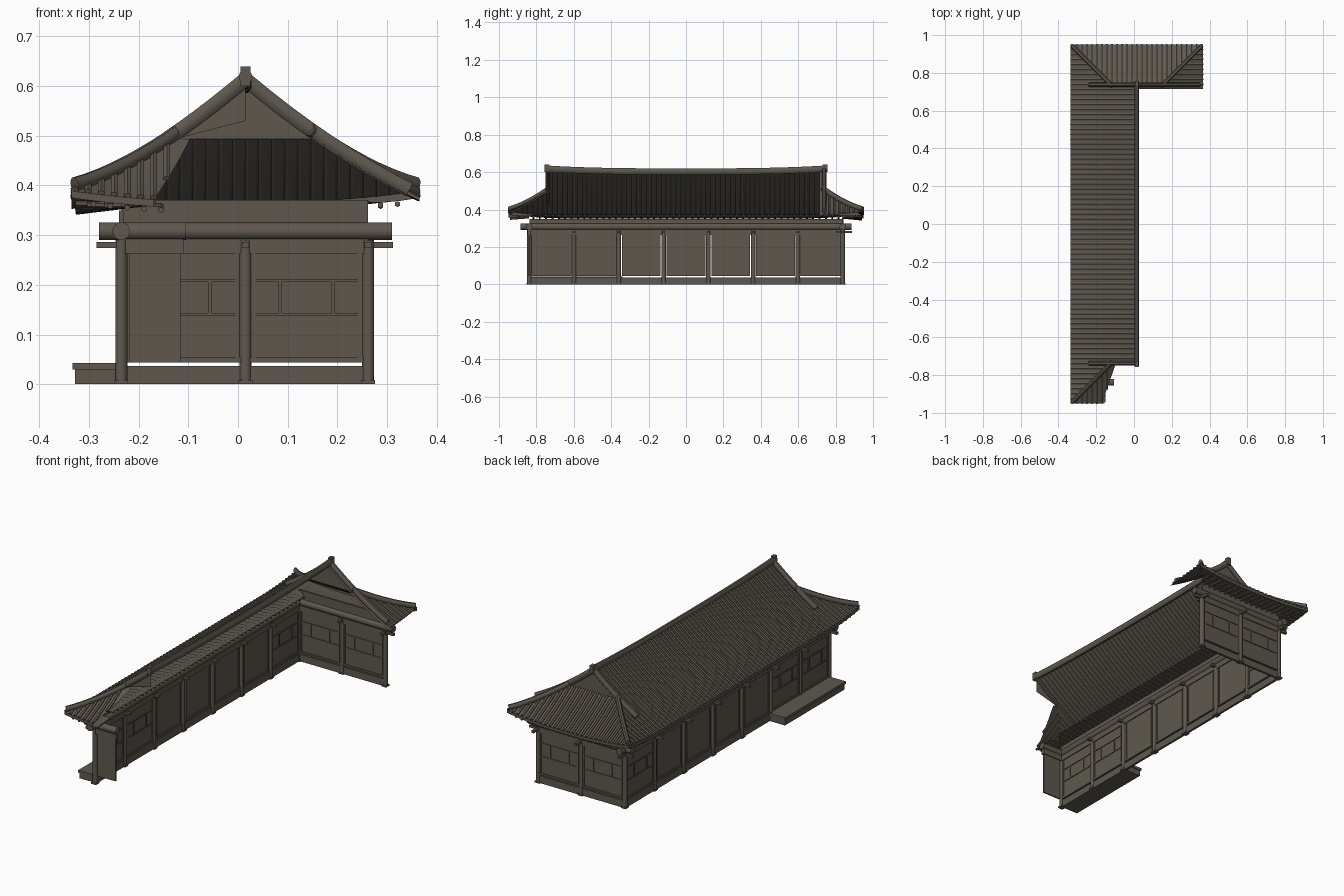
import bpy, bmesh, math
from mathutils import Vector

if "Cube" in bpy.data.objects:
    bpy.data.objects.remove(bpy.data.objects["Cube"])

C, HW, HL, GD = 0.015, 0.35, 0.95, 0.21   # ridge x, half width, half length, hip depth
WX, WR, WY = -0.235, 0.262, 0.838         # wall lines

mat = bpy.data.materials.new("weathered grey brown")
mat.diffuse_color = (0.112, 0.097, 0.076, 1)
mat.use_nodes = True
mat.node_tree.nodes["Principled BSDF"].inputs["Base Color"].default_value = mat.diffuse_color


def finish(name, bm, smooth=False):
    me = bpy.data.meshes.new(name)
    bm.to_mesh(me)
    bm.free()
    me.materials.append(mat)
    for p in me.polygons:
        p.use_smooth = smooth
    ob = bpy.data.objects.new(name, me)
    bpy.context.collection.objects.link(ob)
    if smooth:
        bpy.ops.object.select_all(action='DESELECT')
        ob.select_set(True)
        bpy.context.view_layer.objects.active = ob
        bpy.ops.object.shade_smooth_by_angle(angle=math.radians(40))
    return ob


def boxes(name, items):
    """items: (x0, x1, y0, y1, z0, z1)"""
    bm = bmesh.new()
    for x0, x1, y0, y1, z0, z1 in items:
        for v in bmesh.ops.create_cube(bm, size=1)["verts"]:
            v.co = ((x0 + x1) / 2 + v.co.x * (x1 - x0),
                    (y0 + y1) / 2 + v.co.y * (y1 - y0),
                    (z0 + z1) / 2 + v.co.z * (z1 - z0))
    finish(name, bm)


def tubes(name, paths, r, n=8, tall=1.0, smooth=True):
    bm = bmesh.new()
    for path in paths:
        path = [Vector(p) for p in path]
        rings = []
        for i, p in enumerate(path):
            d = (path[min(i + 1, len(path) - 1)] - path[max(i - 1, 0)]).normalized()
            s = d.cross(Vector((1, 0, 0) if abs(d.z) > 0.9 else (0, 0, 1))).normalized()
            u = s.cross(d)
            rings.append([bm.verts.new(p + s * r * math.cos(a) + u * r * tall * math.sin(a))
                          for a in [2 * math.pi * (k + 0.5) / n for k in range(n)]])
        for a, b in zip(rings, rings[1:]):
            for k in range(n):
                bm.faces.new((a[k], a[(k + 1) % n], b[(k + 1) % n], b[k]))
        bm.faces.new(rings[0])
        bm.faces.new(rings[-1])
    bmesh.ops.recalc_face_normals(bm, faces=bm.faces)
    finish(name, bm, smooth)


def sheet(name, fn, nu, nv, smooth=True):
    bm = bmesh.new()
    g = [[bm.verts.new(fn(i / nu, j / nv)) for j in range(nv + 1)] for i in range(nu + 1)]
    for i in range(nu):
        for j in range(nv):
            bm.faces.new((g[i][j], g[i + 1][j], g[i + 1][j + 1], g[i][j + 1]))
    bm.normal_update()
    if sum(f.normal.z for f in bm.faces) < 0:
        bmesh.ops.reverse_faces(bm, faces=bm.faces)
    finish(name, bm, smooth)


# Curved roof height: d = distance in from the eave, e = distance from the corner
def height(d, e):
    t = d / HW
    lift = 0.022 * max(0, 1 - e / 0.3) ** 2 * max(0, 1 - d / 0.25)
    return 0.367 + 0.235 * (0.75 * t + 0.25 * t * t) + lift


def side_pt(s, y, d, dz=0):
    return Vector((C + s * (HW - d), y, height(d, HL - abs(y)) + dz))


def end_pt(s, x, d, dz=0):
    return Vector((x, s * (HL - d), height(d, HW - abs(x - C)) + dz))


def ymax(d):
    return HL - min(d, GD)


def front_right(d):          # ragged right limit of the front slope
    return -0.17 + 0.35 * d


def lerp(a, b, t):
    return a + (b - a) * t


# Roof surfaces
sheet("left_roof_slope", lambda u, v: side_pt(-1, lerp(-1, 1, u) * ymax(v * HW), v * HW), 48, 12)
sheet("right_roof_strip", lambda u, v: side_pt(1, lerp(0.715, ymax(v * HW), u), v * HW), 5, 12)
sheet("back_roof_slope", lambda u, v: end_pt(1, C + lerp(-1, 1, u) * (HW - v * GD), v * GD), 20, 7)
sheet("front_roof_slope", lambda u, v: end_pt(-1, lerp(C - HW + v * GD, front_right(v * GD), u), v * GD), 8, 7)

# Soffits and eave boards beneath the overhang
DS, D = 0.17, 0.11           # side soffit reaches inside the wall line
sag = lambda d: -0.014 - 0.47 * d
sheet("left_soffit", lambda u, v: side_pt(-1, lerp(-1, 1, u) * (HL - v * DS), v * DS, sag(v * DS)), 40, 3)
sheet("back_soffit", lambda u, v: end_pt(1, C + lerp(-1, 1, u) * (HW - v * D), v * D, sag(v * D)), 20, 3)
sheet("front_soffit", lambda u, v: end_pt(-1, lerp(C - HW + v * D, -0.155, u), v * D, sag(v * D)), 8, 3)
sheet("left_eave_board", lambda u, v: side_pt(-1, lerp(-HL, HL, u), 0, -0.014 * v), 40, 1)
sheet("back_eave_board", lambda u, v: end_pt(1, lerp(C - HW, C + HW, u), 0, -0.014 * v), 20, 1)
sheet("front_eave_board", lambda u, v: end_pt(-1, lerp(C - HW, -0.17, u), 0, -0.014 * v), 8, 1)

# Rounded cover tiles running down every slope
ribs = []
STEP, M, UP = 0.0264, 9, 0.004
for i in range(-35, 36):
    y = i * STEP
    top = HW if abs(y) < HL - GD else HL - abs(y)
    ribs.append([side_pt(-1, y, lerp(0, top, k / M), UP) for k in range(M + 1)])
    if y > 0.72:
        ribs.append([side_pt(1, y, lerp(0, top, k / M), UP) for k in range(M + 1)])
for i in range(-13, 14):
    x = C + i * STEP
    top = min(GD, HW - abs(x - C))
    ribs.append([end_pt(1, x, lerp(0, top, k / M), UP) for k in range(M + 1)])
    if x < -0.13:
        start = max(0, (x + 0.17) / 0.35)
        ribs.append([end_pt(-1, x, lerp(start, top, k / M), UP) for k in range(M + 1)])
tubes("cover_tiles", ribs, 0.0078, 6, 0.7)

# Rafters under the eaves
raf = []
for i in range(-27, 28):
    y = i * 0.034
    a = max(min(DS, HL - abs(y)), 0.03)
    raf.append([side_pt(-1, y, 0.008, -0.024), side_pt(-1, y, a, sag(a) - 0.006)])
for i in range(-9, 10):
    x = C + i * 0.034
    a = max(min(D, HW - abs(x - C)), 0.03)
    for s in (1, -1):
        if s > 0 or x < -0.15:
            raf.append([end_pt(s, x, 0.008, -0.024), end_pt(s, x, a, sag(a) - 0.006)])
tubes("rafters", raf, 0.006, 6)

# Main ridge with upturned ends
tubes("main_ridge", [[(C, lerp(-0.755, 0.755, k / 24), 0.603 + 0.016 * abs(k / 12 - 1) ** 3)
                      for k in range(25)]], 0.013, 8, 1.4)
boxes("ridge_end_tiles", [(C - 0.01, C + 0.01, s * 0.745 - 0.012, s * 0.745 + 0.012, 0.6, 0.64)
                          for s in (-1, 1)])

# Rake ridges down the gables, hip ridges to the corners
rake = [[side_pt(s, e * 0.738, lerp(HW, low, k / 8), 0.012) for k in range(9)]
        for s, e, low in ((-1, -1, 0.1), (-1, 1, 0.1), (1, 1, 0.02))]
tubes("rake_ridges", rake, 0.013, 8, 1.2)
hip = [[side_pt(s, e * (HL - d), d, 0.012) for d in [lerp(0.006, GD + 0.01, k / 8) for k in range(9)]]
       for s, e in ((-1, -1), (-1, 1), (1, 1))]
tubes("hip_ridges", hip, 0.012, 8, 1.2)

# Gable panels
bm = bmesh.new()
gz, gw = height(GD, 1), HW - GD
for pts in (((C - gw, 0.738, gz), (C, 0.738, 0.6), (C + gw, 0.738, gz)),
            ((C - gw, -0.738, gz), (C, -0.738, 0.53), (C, -0.738, 0.6))):
    bm.faces.new([bm.verts.new(p) for p in pts])
finish("gable_panels", bm)

# Columns on the left, back and front wall lines
cols_y = [-WY + 2 * WY * k / 7 for k in range(8)]
posts = [(WX, y) for y in cols_y] + [(C, WY), (WR, WY)]
tubes("columns", [[(x, y, 0), (x, y, 0.29)] for x, y in posts], 0.0125, 12)
boxes("column_bases", [(x - 0.014, x + 0.014, y - 0.014, y + 0.014, 0, 0.008) for x, y in posts])
boxes("column_brackets", [(x - 0.05, x + 0.035, y - 0.007, y + 0.007, 0.274, 0.286) for x, y in posts[:8]]
      + [(x - 0.007, x + 0.007, y - 0.035, y + 0.05, 0.274, 0.286) for x, y in posts[7:]]
      + [(WR, WR + 0.05, WY - 0.006, WY + 0.006, 0.274, 0.286)])

# Round purlins and flat lintels
tubes("purlins", [[(WX, -0.885, 0.308), (WX, 0.885, 0.308)],
                  [(WX - 0.045, WY, 0.308), (WR + 0.048, WY, 0.308)],
                  [(WX - 0.045, -WY, 0.308), (-0.105, -WY, 0.308)]], 0.018, 12)
boxes("lintels", [(WX - 0.009, WX + 0.009, -WY, WY, 0.263, 0.292),
                  (WX, WR, WY - 0.009, WY + 0.009, 0.263, 0.292),
                  (WX, -0.11, -WY - 0.009, -WY + 0.009, 0.263, 0.292)])
boxes("upper_wall_bands", [(WX - 0.005, WX + 0.005, -WY, WY, 0.32, 0.35),
                           (WX, WR, WY - 0.005, WY + 0.005, 0.32, 0.371)])

# Wall panels, sills and timber frames, bay by bay
walls, sills, frames = [], [], []


def bay(along_y, line, a, b, window, frame=True):
    def put(lst, p, q, half, z0, z1):
        lst.append((line - half, line + half, p, q, z0, z1) if along_y
                   else (p, q, line - half, line + half, z0, z1))
    gap = 0.008 if window else 0.016
    put(walls, a + gap, b - gap, 0.004, 0.044, 0.265)
    if not frame:
        return
    put(sills, a, b, 0.006, 0.0, 0.037)
    for p in (a + gap + 0.004, b - gap - 0.012):
        put(frames, p, p + 0.008, 0.007, 0.044, 0.265)
    put(frames, a + gap, b - gap, 0.008, 0.044, 0.054)
    if window:
        w = b - a
        put(frames, a + 0.015, b - 0.015, 0.008, 0.137, 0.143)
        put(frames, a + 0.015, b - 0.015, 0.008, 0.206, 0.212)
        for f in (0.27, 0.7):
            put(frames, a + w * f, a + w * f + 0.007, 0.008, 0.14, 0.21)


for k in range(7):
    bay(True, WX, cols_y[k], cols_y[k + 1], k in (0, 1, 6))
bay(False, WY, WX, C, True)
bay(False, WY, C, WR, True)
bay(False, -WY, WX, -0.1, False, False)
boxes("wall_panels", walls)
boxes("sills", sills)
boxes("timber_frames", frames)

# Low porch platform by the two front bays
boxes("porch_platform", [(-0.333, WX - 0.006, -WY, -0.34, 0.03, 0.043),
                         (-0.328, WX - 0.006, -WY + 0.005, -0.345, 0, 0.03)])
